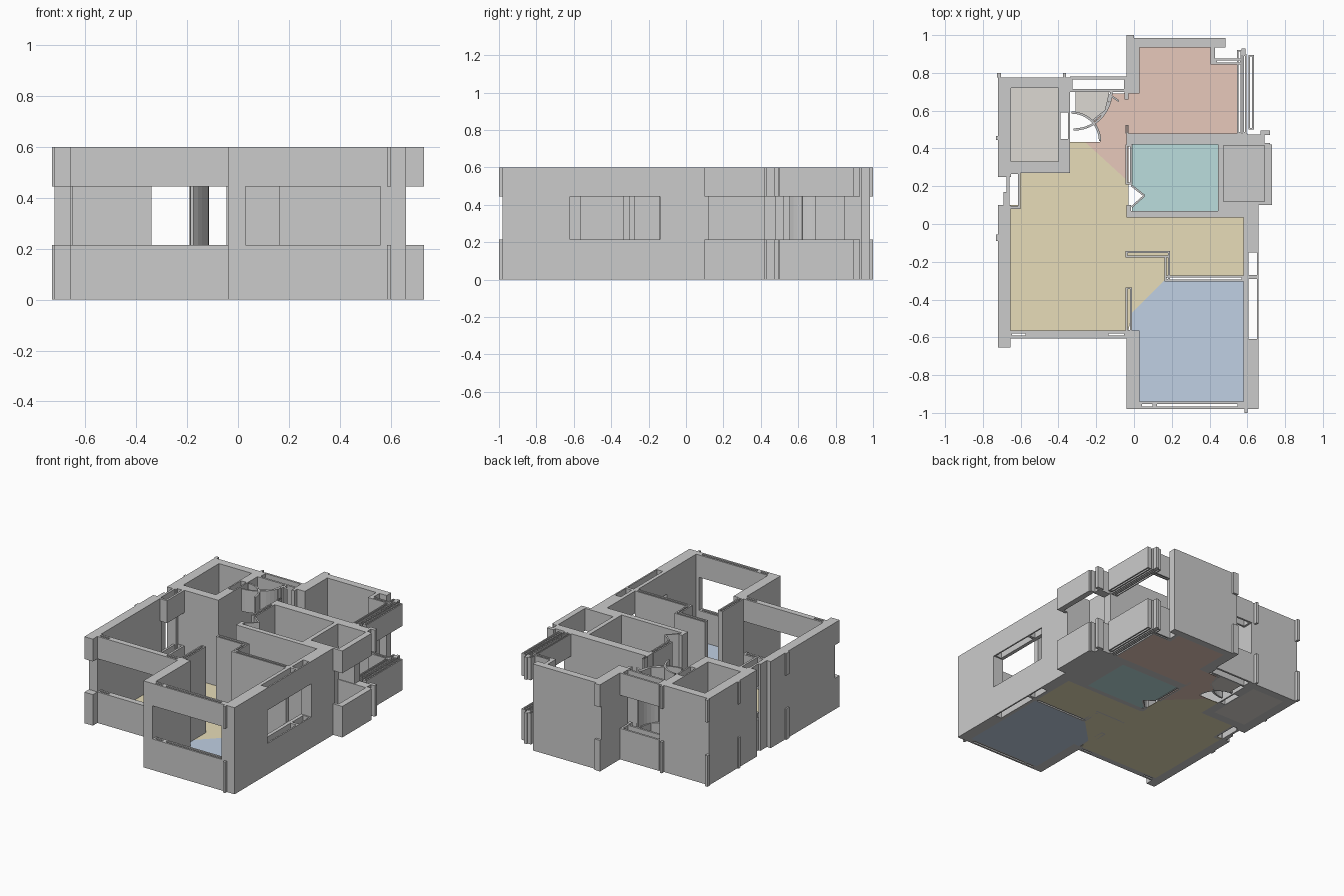
import bpy, bmesh, math

H = 0.6
FULL = [(0, H)]
BANDS = [(0, 0.215), (0.445, H)]      # sill below and lintel above an opening


def finish(bm, name, color=None):
    bmesh.ops.recalc_face_normals(bm, faces=bm.faces)
    me = bpy.data.meshes.new(name)
    bm.to_mesh(me)
    bm.free()
    ob = bpy.data.objects.new(name, me)
    bpy.context.collection.objects.link(ob)
    if color:
        mat = bpy.data.materials.new(name + "_colour")
        mat.diffuse_color = (*color, 1)
        me.materials.append(mat)


def prism(bm, pts, z0, z1):
    lo = [bm.verts.new((x, y, z0)) for x, y in pts]
    hi = [bm.verts.new((x, y, z1)) for x, y in pts]
    n = len(pts)
    bm.faces.new(lo[::-1])
    bm.faces.new(hi)
    for i in range(n):
        j = (i + 1) % n
        bm.faces.new((lo[i], lo[j], hi[j], hi[i]))


def rect(x0, y0, x1, y1):
    return [(x0, y0), (x1, y0), (x1, y1), (x0, y1)]


def walls(name, rects, levels=FULL):
    bm = bmesh.new()
    for r in rects:
        for z0, z1 in levels:
            prism(bm, rect(*r), z0, z1)
    finish(bm, name)


def hollow(x0, y0, x1, y1, t=0.01):
    """Four thin walls around an open slot."""
    return [(x0, y0, x1, y0 + t), (x0, y1 - t, x1, y1),
            (x0, y0 + t, x0 + t, y1 - t), (x1 - t, y0 + t, x1, y1 - t)]


def strip(name, pts, t, levels):
    """Thin upright sheet following a path."""
    bm = bmesh.new()
    for (ax, ay), (bx, by) in zip(pts, pts[1:]):
        d = math.hypot(bx - ax, by - ay)
        nx, ny = -(by - ay) / d * t / 2, (bx - ax) / d * t / 2
        for z0, z1 in levels:
            prism(bm, [(ax + nx, ay + ny), (ax - nx, ay - ny),
                       (bx - nx, by - ny), (bx + nx, by + ny)], z0, z1)
    finish(bm, name)


def arc(cx, cy, r, a0, a1, n=8):
    return [(cx + r * math.cos(math.radians(a0 + (a1 - a0) * i / n)),
             cy + r * math.sin(math.radians(a0 + (a1 - a0) * i / n))) for i in range(n + 1)]


# Full-height outer walls
walls("front_room_walls", [(-0.04, -0.98, 0.03, -0.565), (0.58, -0.98, 0.66, -0.62),
                           (0.58, -0.14, 0.66, 0.10), (0.56, -0.98, 0.58, -0.94)])
walls("left_walls", [(-0.72, -0.605, -0.655, 0.10), (-0.72, 0.25, -0.65, 0.775),
                     (-0.69, 0.10, -0.675, 0.17)])
walls("small_room_walls", [(-0.65, 0.72, -0.34, 0.775), (-0.65, 0.27, -0.34, 0.33),
                           (-0.40, 0.60, -0.34, 0.72), (-0.40, 0.33, -0.34, 0.44)]
      + hollow(-0.40, 0.44, -0.34, 0.60))
walls("back_room_walls", [(-0.04, 0.69, 0.03, 0.985), (0.03, 0.935, 0.485, 0.985),
                          (0.405, 0.845, 0.43, 0.935), (-0.04, 0.42, 0.60, 0.48)])

# Inner partitions
walls("bath_walls", [(-0.04, 0.035, 0.48, 0.07), (0.445, 0.07, 0.475, 0.42),
                     (0.475, 0.035, 0.58, 0.12), (0.58, 0.10, 0.66, 0.12),
                     (-0.04, 0.07, -0.015, 0.10)]
      + hollow(-0.045, 0.21, -0.012, 0.42) + hollow(-0.045, 0.48, -0.03, 0.525, 0.004))
walls("hall_partitions", hollow(-0.045, -0.178, 0.19, -0.143)
      + hollow(0.162, -0.30, 0.19, -0.168) + hollow(0.162, -0.305, 0.58, -0.272)
      + hollow(-0.045, -0.57, -0.01, -0.335))

# Sills and lintels with open slots
walls("front_window_bands", hollow(0.03, -0.98, 0.11, -0.94, 0.013)
      + hollow(0.11, -0.98, 0.56, -0.94, 0.013), BANDS)
walls("living_window_bands", [(-0.56, -0.605, -0.15, -0.565)]
      + hollow(-0.66, -0.605, -0.56, -0.565, 0.014)
      + hollow(-0.15, -0.605, -0.04, -0.565, 0.014), BANDS)
walls("right_window_bands", [(0.58, -0.62, 0.595, -0.14)]
      + hollow(0.595, -0.62, 0.66, -0.28) + hollow(0.595, -0.28, 0.66, -0.14), BANDS)
walls("left_window_bands", hollow(-0.675, 0.08, -0.60, 0.28, 0.015), BANDS)
walls("shower_window_bands", hollow(-0.34, 0.70, -0.04, 0.78, 0.014), BANDS)
walls("bay_window_bands", hollow(0.545, 0.48, 0.57, 0.92, 0.007)
      + hollow(0.575, 0.48, 0.595, 0.90, 0.007) + hollow(0.605, 0.50, 0.635, 0.895, 0.009)
      + hollow(0.43, 0.845, 0.57, 0.875), BANDS)
walls("balcony_bands", [(0.69, 0.10, 0.73, 0.42), (0.66, 0.10, 0.69, 0.12),
                        (0.475, 0.415, 0.72, 0.43), (0.60, 0.43, 0.69, 0.475),
                        (0.67, 0.47, 0.72, 0.495)], BANDS)

# Small corner ribs, broken at window height
walls("corner_ribs", [(-0.72, -0.655, -0.655, -0.605), (-0.73, -0.09, -0.72, -0.055),
                      (-0.73, 0.445, -0.72, 0.465), (-0.725, 0.775, -0.705, 0.80),
                      (-0.375, 0.775, -0.36, 0.80), (0.585, -1.0, 0.60, -0.98),
                      (-0.04, 0.985, 0.0, 1.0), (0.57, 0.89, 0.59, 0.93),
                      (-0.05, 0.66, -0.03, 0.70)], BANDS)

# Curved shower screens and door swings
strip("shower_screen", arc(-0.32, 0.70, 0.20, -90, -45, 6), 0.012, BANDS)
strip("shower_screen_end", arc(-0.32, 0.70, 0.20, -45, 0, 6), 0.012, FULL)
strip("door_swing", arc(-0.33, 0.44, 0.15, 90, 15), 0.012, BANDS)
strip("door_swing_end", arc(-0.33, 0.44, 0.15, 15, 0, 2), 0.012, FULL)
strip("shower_door", [(-0.22, 0.545), (-0.15, 0.60), (-0.13, 0.685), (-0.08, 0.65)], 0.01, BANDS)
strip("bath_door", [(-0.015, 0.205), (0.055, 0.15), (-0.012, 0.09)], 0.01, FULL)

# Coloured floors
GREY = (0.72, 0.69, 0.65)
floors = {
    "living_floor": ((0.80, 0.72, 0.48), [
        (-0.655, -0.565), (-0.03, -0.565), (-0.01, -0.47), (0.16, -0.30), (0.18, -0.28),
        (0.58, -0.28), (0.58, 0.035), (-0.03, 0.035), (-0.03, 0.225), (-0.26, 0.435),
        (-0.34, 0.435), (-0.34, 0.27), (-0.60, 0.27), (-0.60, 0.10), (-0.655, 0.10)]),
    "front_room_floor": ((0.53, 0.63, 0.77), [
        (0.03, -0.94), (0.58, -0.94), (0.58, -0.30), (0.16, -0.30),
        (-0.01, -0.47), (-0.01, -0.565), (0.03, -0.565)]),
    "back_room_floor": ((0.80, 0.58, 0.50), [
        (-0.03, 0.225), (-0.03, 0.48), (0.545, 0.48), (0.545, 0.845), (0.41, 0.845),
        (0.41, 0.935), (0.03, 0.935), (0.03, 0.695), (-0.12, 0.69), (-0.15, 0.60),
        (-0.215, 0.54), (-0.19, 0.49), (-0.18, 0.435), (-0.26, 0.435)]),
    "bath_floor": ((0.50, 0.73, 0.73), [
        (-0.01, 0.07), (0.445, 0.07), (0.445, 0.42), (-0.01, 0.42), (-0.01, 0.205), (0.055, 0.15),
        (-0.01, 0.09)]),
    "balcony_floor": ((0.55, 0.55, 0.55), rect(0.475, 0.12, 0.70, 0.42)),
    "small_room_floor": (GREY, rect(-0.65, 0.33, -0.40, 0.72)),
    "shower_floor": (GREY, [(-0.31, 0.59), (-0.22, 0.545), (-0.15, 0.60), (-0.13, 0.70), (-0.31, 0.70)]),
}
for name, (color, pts) in floors.items():
    bm = bmesh.new()
    prism(bm, pts, 0, 0.003)
    finish(bm, name, color)
